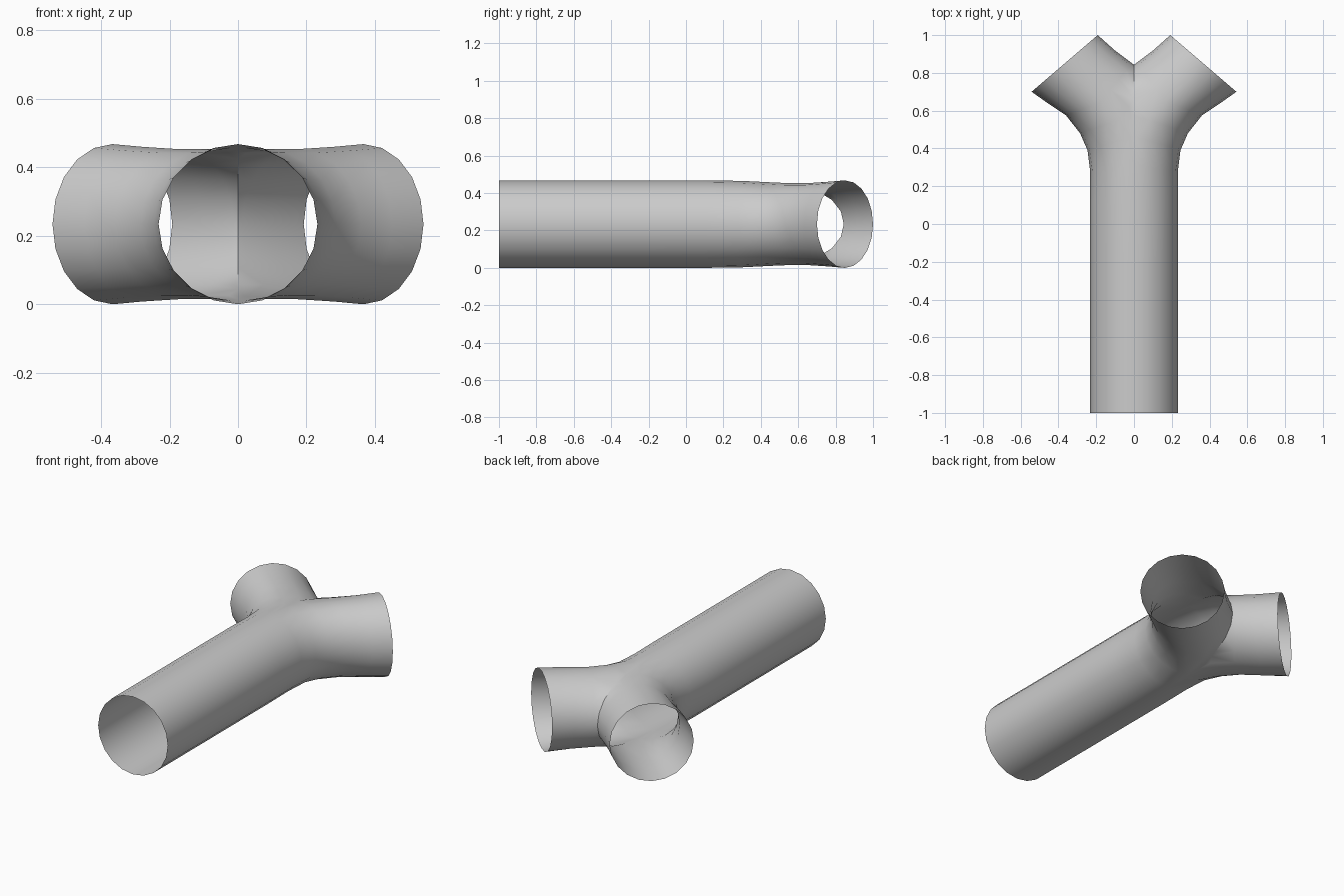
import bpy
import bmesh
from math import cos, sin, tau

cube = bpy.data.objects.get("Cube")
if cube:
    bpy.data.objects.remove(cube, do_unlink=True)

SIDES = 20
R = 0.234

# Ring stations along one side: crown (x, y), outer edge, inner edge, half height
stations = [((0, y), (0.232, y), (-0.232, y), R) for y in (-1, -0.6, -0.2, 0.1)]
stations += [
    ((0, 0.30), (0.232, 0.28), (-0.232, 0.30), 0.231),
    ((0.02, 0.46), (0.246, 0.39), (-0.20, 0.55), 0.223),
    ((0.08, 0.55), (0.285, 0.48), (-0.09, 0.78), 0.219),
    ((0.17, 0.65), (0.36, 0.575), (0.012, 0.852), 0.219),
    ((0.28, 0.755), (0.45, 0.635), (0.10, 0.918), 0.226),
    ((0.367, 0.85), (0.542, 0.70), (0.192, 1.0), R),
]

# Loft an open tube from the trunk into one branch
bm = bmesh.new()
rings = []
for crown, outer, inner, height in stations:
    ring = []
    for i in range(SIDES):
        c, s = cos(tau * i / SIDES), sin(tau * i / SIDES)
        edge = outer if c > 0 else inner
        x, y = (m + abs(c) * (e - m) for m, e in zip(crown, edge))
        ring.append(bm.verts.new((x, y, R + height * s)))
    rings.append(ring)
for a, b in zip(rings, rings[1:]):
    for i in range(SIDES):
        j = (i + 1) % SIDES
        bm.faces.new((a[i], b[i], b[j], a[j]))

# Keep the half on the left, so the branches meet at the crotch
bmesh.ops.bisect_plane(bm, geom=bm.verts[:] + bm.edges[:] + bm.faces[:],
                       dist=0.0005, plane_co=(0, 0, 0), plane_no=(1, 0, 0),
                       clear_inner=True)
bmesh.ops.recalc_face_normals(bm, faces=bm.faces[:])
if sum(f.normal.x * f.calc_area() for f in bm.faces) < 0:
    bmesh.ops.reverse_faces(bm, faces=bm.faces[:])
mesh = bpy.data.meshes.new("forked_pipe")
bm.to_mesh(mesh)
bm.free()
pipe = bpy.data.objects.new("forked_pipe", mesh)
bpy.context.collection.objects.link(pipe)

# Mirror to the other side
mirror = pipe.modifiers.new("mirror", 'MIRROR')
mirror.use_clip = True
mirror.merge_threshold = 0.001

# Plain grey
grey = bpy.data.materials.new("light_grey")
grey.use_nodes = True
grey.diffuse_color = (0.6, 0.6, 0.6, 1)
grey.node_tree.nodes["Principled BSDF"].inputs["Base Color"].default_value = (0.6, 0.6, 0.6, 1)
mesh.materials.append(grey)

bpy.context.view_layer.objects.active = pipe
pipe.select_set(True)
bpy.ops.object.modifier_apply(modifier="mirror")
bpy.ops.object.shade_smooth_by_angle(angle=0.8)
